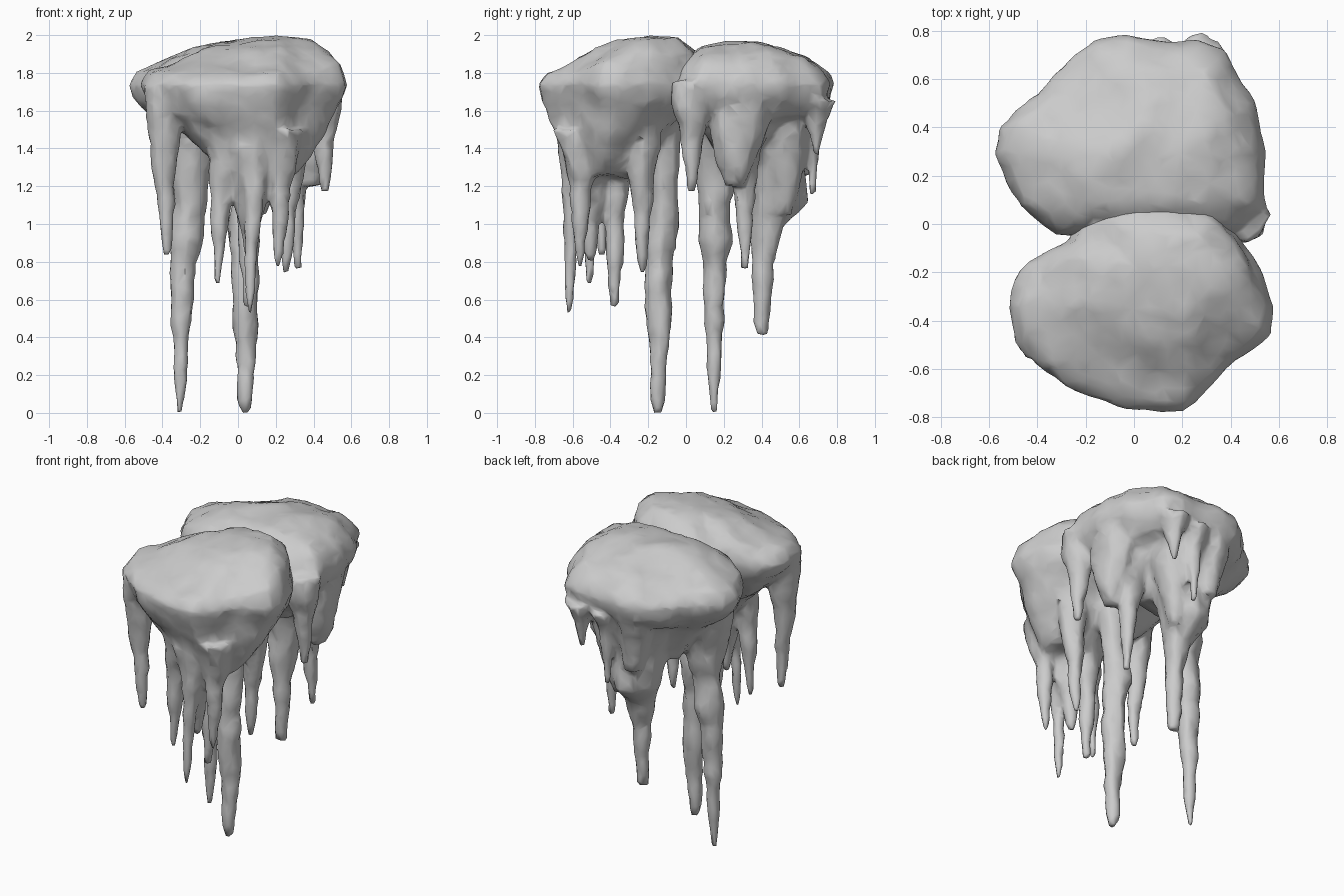
import bpy, bmesh, math, random
from mathutils import Vector, noise

random.seed(4)


def loft(bm, rings):
    """Skin a closed solid through rings with equal point counts."""
    vs = [[bm.verts.new(p) for p in ring] for ring in rings]
    n = len(vs[0])
    for a, b in zip(vs, vs[1:]):
        for i in range(n):
            j = (i + 1) % n
            bm.faces.new((a[i], a[j], b[j], b[i]))
    bm.faces.new(vs[0][::-1])
    bm.faces.new(vs[-1])


def cap(bm, outline, centre, levels, tilt):
    """Boulder: plan outline scaled about a drifting centre, top tilted."""
    rings = []
    for s, z, dx, dy in levels:
        c = Vector((centre[0] + dx, centre[1] + dy))
        k = max(0, z - 1.74) / .25
        ring = []
        for p in outline:
            q = c + (Vector(p) - Vector(centre)) * s
            w = 0.035 * noise.noise(Vector((q.x * 4, q.y * 4, z * 3))) if s < 0.99 else 0
            t = k * (tilt[0] * (q.x - c.x) + tilt[1] * (q.y - c.y))
            ring.append((q.x, q.y, min(z + w + t, 1.995)))
        rings.append(ring)
    loft(bm, rings)


def spike(bm, path, n=9):
    """Lumpy tapering icicle through (x, y, z, radius) points, top to tip."""
    rings = []
    for x, y, z, r in path:
        ring = []
        for i in range(n):
            a = math.tau * i / n
            q = r * random.uniform(0.87, 1.13)
            ring.append((x + q * math.cos(a), y + q * math.sin(a), z))
        rings.append(ring)
    loft(bm, rings)


def icicle(bm, x, y, tip, r, top=1.62, bx=0, by=0):
    """Standard icicle; bx, by lean its root."""
    shape = [(0, 2.2), (.22, 1.5), (.4, 1.1), (.6, .8), (.82, .52), (1, .28)]
    spike(bm, [(x + bx * (1 - t), y + by * (1 - t), top + (tip - top) * t,
                max(r * k, .017)) for t, k in shape])


def finish(bm, name):
    bmesh.ops.recalc_face_normals(bm, faces=bm.faces)
    me = bpy.data.meshes.new(name)
    bm.to_mesh(me)
    bm.free()
    ob = bpy.data.objects.new(name, me)
    bpy.context.collection.objects.link(ob)
    m = ob.modifiers.new("fuse", 'REMESH')
    m.mode, m.voxel_size, m.use_smooth_shade = 'VOXEL', 0.014, True
    m = ob.modifiers.new("soften", 'SMOOTH')
    m.factor, m.iterations = 0.5, 5
    tex = bpy.data.textures.new(name + "_lumps", 'CLOUDS')
    tex.noise_scale = 0.16
    m = ob.modifiers.new("lumps", 'DISPLACE')
    m.texture, m.strength, m.mid_level = tex, 0.035, 0.5
    m = ob.modifiers.new("facets", 'DECIMATE')
    m.ratio = 0.08
    return ob


# front boulder
bm = bmesh.new()
front = [(-.52, -.35), (-.5, -.45), (-.41, -.59), (-.24, -.7), (-.05, -.765), (.2, -.785),
         (.26, -.74), (.36, -.62), (.56, -.46), (.58, -.35), (.53, -.2), (.44, -.05),
         (.35, .07), (.1, .12), (-.1, .1), (-.22, .04), (-.27, -.06), (-.44, -.16), (-.5, -.25)]
cap(bm, front, (.03, -.33),
    [(.25, 1.985, .13, .06), (.5, 1.955, .1, .07), (.76, 1.88, .05, .06), (.93, 1.815, .01, .01),
     (1, 1.74, 0, 0), (.95, 1.66, 0, 0), (.82, 1.57, .02, -.03), (.66, 1.47, .06, -.06),
     (.5, 1.37, .09, -.09), (.32, 1.25, .1, -.11)], (.12, .13))
# front icicles
spike(bm, [(-.37, -.43, 1.74, .14), (-.39, -.44, 1.55, .1), (-.39, -.45, 1.3, .065),
           (-.38, -.45, 1.05, .04), (-.375, -.45, .83, .018)])
icicle(bm, -.11, -.51, .68, .055, 1.5, .04, 0)
icicle(bm, .06, -.62, .52, .048, 1.5, .03, .03)
icicle(bm, .05, -.38, .57, .06, 1.45)
icicle(bm, .21, -.56, .77, .06, 1.5, .03, 0)
icicle(bm, .25, -.23, .74, .06, 1.6, .04, 0)
spike(bm, [(.07, -.5, 1.42, .2), (.06, -.51, 1.2, .11), (.06, -.51, 1.0, .06), (.06, -.5, .8, .02)])
spike(bm, [(.1, -.14, 1.65, .16), (.07, -.13, 1.45, .1), (.05, -.12, 1.15, .075),
           (.03, -.12, .98, .09), (.03, -.14, .85, .075), (.04, -.14, .5, .068),
           (.04, -.145, .25, .052), (.04, -.15, .1, .036), (.045, -.15, 0, .026)])
finish(bm, "front_boulder_with_icicles")

# back boulder
bm = bmesh.new()
back = [(-.58, .29), (-.48, .07), (-.32, -.05), (-.05, -.06), (.2, -.07), (.42, -.06), (.54, .05),
        (.55, .3), (.5, .5), (.43, .62), (.37, .72), (.27, .76), (.1, .76), (-.05, .785),
        (-.16, .77), (-.3, .64), (-.42, .53), (-.56, .4)]
cap(bm, back, (0, .34),
    [(.25, 1.96, .05, -.08), (.5, 1.94, .04, -.05), (.75, 1.885, .02, -.01), (.92, 1.82, 0, 0),
     (1, 1.74, 0, 0), (.96, 1.66, 0, 0), (.84, 1.59, 0, 0), (.66, 1.52, 0, -.01),
     (.5, 1.42, 0, 0), (.32, 1.28, 0, 0)], (.07, -.06))
# back icicles
spike(bm, [(-.24, .16, 1.6, .2), (-.25, .16, 1.3, .12), (-.26, .15, 1.1, .09),
           (-.28, .15, .92, .09), (-.29, .15, .8, .064), (-.3, .15, .55, .057),
           (-.3, .15, .3, .042), (-.305, .15, .1, .03), (-.31, .15, 0, .022)])
spike(bm, [(.02, .46, 1.6, .26), (.02, .47, 1.35, .18), (.02, .49, 1.12, .14),
           (.02, .43, .98, .085), (.03, .41, .8, .062), (.03, .4, .55, .047), (.03, .4, .42, .032)])
icicle(bm, .32, .31, .77, .065, 1.55, -.03, 0)
spike(bm, [(.37, .29, 1.65, .17), (.38, .27, 1.45, .13), (.39, .26, 1.3, .1), (.39, .26, 1.2, .05)])
spike(bm, [(.43, .04, 1.76, .12), (.44, .03, 1.62, .11), (.45, .035, 1.45, .06),
           (.46, .03, 1.28, .035), (.46, .03, 1.17, .02)])
icicle(bm, .1, .67, 1.16, .045, 1.64)
icicle(bm, .27, .69, 1.36, .05, 1.66)
spike(bm, [(-.07, .62, 1.65, .13), (-.06, .62, 1.45, .09), (-.05, .61, 1.27, .06)])
spike(bm, [(.16, .5, 1.6, .16), (.14, .53, 1.3, .1), (.12, .52, 1.05, .04)])
finish(bm, "back_boulder_with_icicles")
